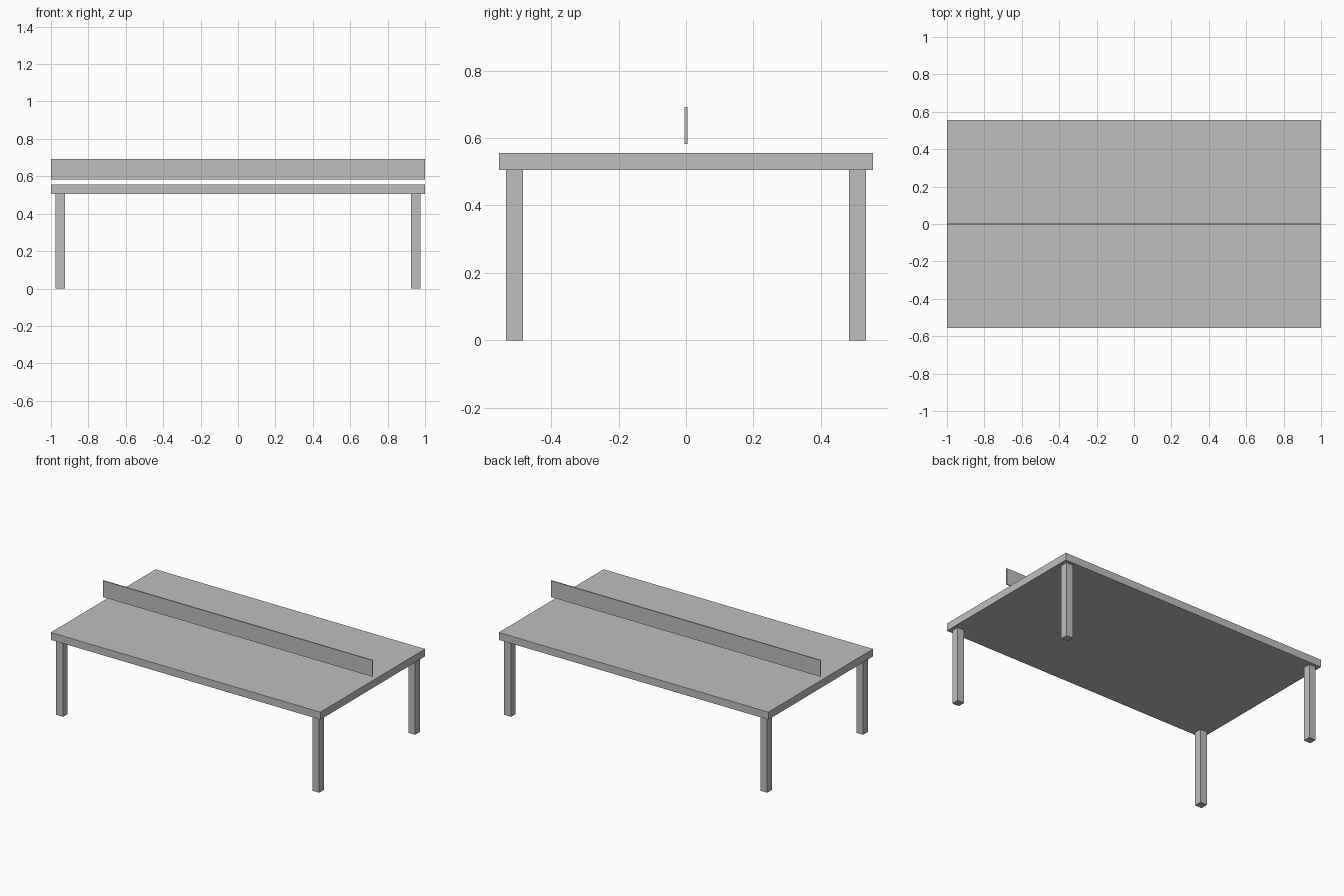
import bpy

cube = bpy.data.objects.get("Cube")
if cube:
    bpy.data.objects.remove(cube, do_unlink=True)

# Single grey material
GREY = (0.52, 0.52, 0.52, 1)
grey = bpy.data.materials.new("plain_grey")
grey.use_nodes = True
grey.diffuse_color = GREY
grey.node_tree.nodes["Principled BSDF"].inputs["Base Color"].default_value = GREY


def box(name, center, size):
    bpy.ops.mesh.primitive_cube_add(size=1, location=center)
    obj = bpy.context.object
    obj.name = name
    obj.scale = size
    bpy.ops.object.transform_apply(location=False, rotation=False, scale=True)
    obj.data.materials.append(grey)
    return obj


TOP_Z, THICK, DEPTH = 0.555, 0.05, 1.11
LEG = 0.05
under = TOP_Z - THICK

# Table top
box("table_top", (0, 0, TOP_Z - THICK / 2), (2, DEPTH, THICK))

# Net floating just above the top, across the middle
box("net", (0, 0, 0.637), (2, 0.0075, 0.11))

# Four square legs
for y_name, y in (("front", -1), ("back", 1)):
    for x_name, x in (("right", -1), ("left", 1)):
        box(f"{y_name}_{x_name}_leg", (x * 0.951, y * 0.508, under / 2), (LEG, LEG, under))
